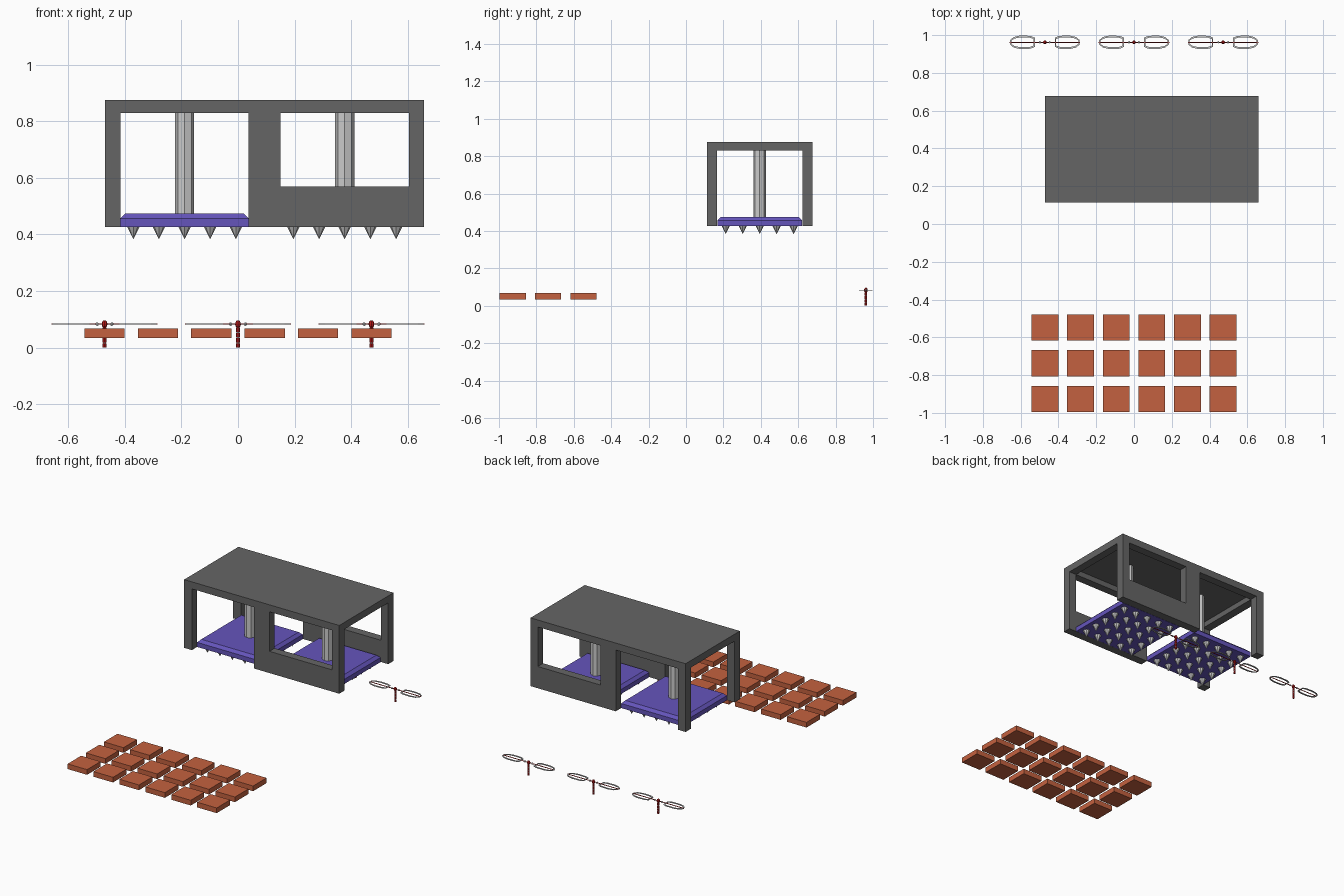
import bpy, bmesh, math
from mathutils import Matrix, Vector

if "Cube" in bpy.data.objects:
    bpy.data.objects.remove(bpy.data.objects["Cube"])


def material(name, rgb):
    m = bpy.data.materials.new(name)
    m.diffuse_color = (*rgb, 1)
    m.use_nodes = True
    m.node_tree.nodes["Principled BSDF"].inputs["Base Color"].default_value = m.diffuse_color
    return m


DARK = material("dark_grey", (0.13, 0.13, 0.13))
PURPLE = material("purple", (0.13, 0.09, 0.5))
BRICK = material("terracotta", (0.55, 0.12, 0.05))
RED = material("red", (0.5, 0.01, 0.01))


def finish(name, bm, mat=None):
    bmesh.ops.recalc_face_normals(bm, faces=bm.faces)
    me = bpy.data.meshes.new(name)
    bm.to_mesh(me)
    bm.free()
    ob = bpy.data.objects.new(name, me)
    bpy.context.collection.objects.link(ob)
    if mat:
        me.materials.append(mat)
    return ob


def add_box(bm, lo, hi):
    lo, hi = Vector(lo), Vector(hi)
    size = hi - lo
    mtx = Matrix.Translation((lo + hi) / 2) @ Matrix.Diagonal((*size, 1))
    return bmesh.ops.create_cube(bm, size=1, matrix=mtx)["verts"]


def add_cone(bm, centre, r_low, r_high, depth, sides=8, rot=None):
    mtx = Matrix.Translation(centre) @ (rot or Matrix())
    bmesh.ops.create_cone(bm, cap_ends=True, segments=sides, radius1=r_low,
                          radius2=r_high, depth=depth, matrix=mtx)


def box(name, lo, hi, mat=None):
    bm = bmesh.new()
    add_box(bm, lo, hi)
    return finish(name, bm, mat)


# Press housing: a block hollowed out from below, with open ends and windows
Y0, Y1 = 0.167, 0.622
housing = box("press_housing", (-0.471, 0.113, 0.427), (0.658, 0.677, 0.876), DARK)
cuts = [((-0.8, Y0, 0.3), (0.9, Y1, 0.83)),          # open ends
        ((-0.415, Y0, 0.35), (0.605, Y1, 0.866)),    # roof recess
        ((-0.415, 0.0, 0.32), (0.037, 0.8, 0.83)),   # doorway
        ((0.15, 0.02, 0.57), (0.605, 0.78, 0.83))]   # window
for lo, hi in cuts:
    cutter = box("cutter", lo, hi)
    cutter.hide_render = True
    mod = housing.modifiers.new("cut", "BOOLEAN")
    mod.operation, mod.solver, mod.object = "DIFFERENCE", "EXACT", cutter
    bpy.context.view_layer.objects.active = housing
    bpy.ops.object.modifier_apply(modifier=mod.name)
    bpy.data.objects.remove(cutter)

# Two crusher plates, each with a piston and a grid of spikes
YC, HALF, STEP = 0.394, 0.2265, 0.0907
for side, xc in (("left", -0.189), ("right", 0.3775)):
    bm = bmesh.new()
    add_box(bm, (xc - HALF, YC - HALF, 0.427), (xc + HALF, YC + HALF, 0.457))
    top = max(bm.faces, key=lambda f: f.calc_center_median().z)
    rim = bmesh.ops.extrude_face_region(bm, geom=[top])
    bmesh.ops.delete(bm, geom=[top], context="FACES_ONLY")
    for v in [g for g in rim["geom"] if isinstance(g, bmesh.types.BMVert)]:
        v.co = (xc + (v.co.x - xc) * 0.92, YC + (v.co.y - YC) * 0.92, 0.475)
    finish(side + "_crusher_plate", bm, PURPLE)

    bm = bmesh.new()
    add_cone(bm, (xc, YC, 0.669), 0.034, 0.034, 0.395)
    finish(side + "_piston", bm)

    bm = bmesh.new()
    for i in range(-2, 3):
        for j in range(-2, 3):
            add_cone(bm, (xc + i * STEP, YC + j * STEP, 0.405), 0, 0.022, 0.044)
    finish(side + "_spikes", bm)

# Floor tiles
for row in range(3):
    for col in range(6):
        x, y = (col - 2.5) * 0.1887, -0.548 - row * 0.1893
        box(f"tile_{row}_{col}", (x - 0.071, y - 0.07, 0.034),
            (x + 0.071, y + 0.07, 0.068), BRICK)

# Three spinners: hub, axle, striped handle, knobs and looped blades
BLADE = [(0.053, 0.024), (0.075, 0.034), (0.13, 0.036), (0.165, 0.028), (0.184, 0.012)]
SY, SZ, FLAT = 0.962, 0.083, 0.002


def add_blade(bm, x0, sign):
    outline = BLADE + [(u, -v) for u, v in reversed(BLADE)]
    rings = []
    for k in (1.0, 0.72):
        for z in (-FLAT, FLAT):
            rings.append([bm.verts.new((x0 + sign * (0.12 + (u - 0.12) * (0.9 if k < 1 else 1)),
                                        SY + v * k, SZ + z)) for u, v in outline])
    n = len(outline)
    for a, b in ((0, 1), (1, 3), (3, 2), (2, 0)):
        for i in range(n):
            j = (i + 1) % n
            bm.faces.new((rings[a][i], rings[a][j], rings[b][j], rings[b][i]))


across = Matrix.Rotation(math.pi / 2, 4, "Y")
for n, x in enumerate((-0.472, 0, 0.472)):
    bm = bmesh.new()
    bmesh.ops.create_uvsphere(bm, u_segments=8, v_segments=6, radius=0.012,
                              matrix=Matrix.Translation((x, SY, SZ)) @ Matrix.Diagonal((0.85, 0.85, 1.15, 1)))
    add_cone(bm, (x, SY, SZ), 0.0025, 0.0025, 0.374, 6, across)
    for k in range(4):
        add_cone(bm, (x, SY, 0.0075 + k * 0.0185), 0.0065, 0.0065, 0.015)
    finish(f"spinner_hub_{n}", bm, RED)

    bm = bmesh.new()
    add_cone(bm, (x, SY, 0.037), 0.005, 0.005, 0.072)
    for s in (-1, 1):
        bmesh.ops.create_uvsphere(bm, u_segments=8, v_segments=6, radius=0.006,
                                  matrix=Matrix.Translation((x + s * 0.026, SY, SZ)))
        add_blade(bm, x, s)
    finish(f"spinner_blades_{n}", bm)
